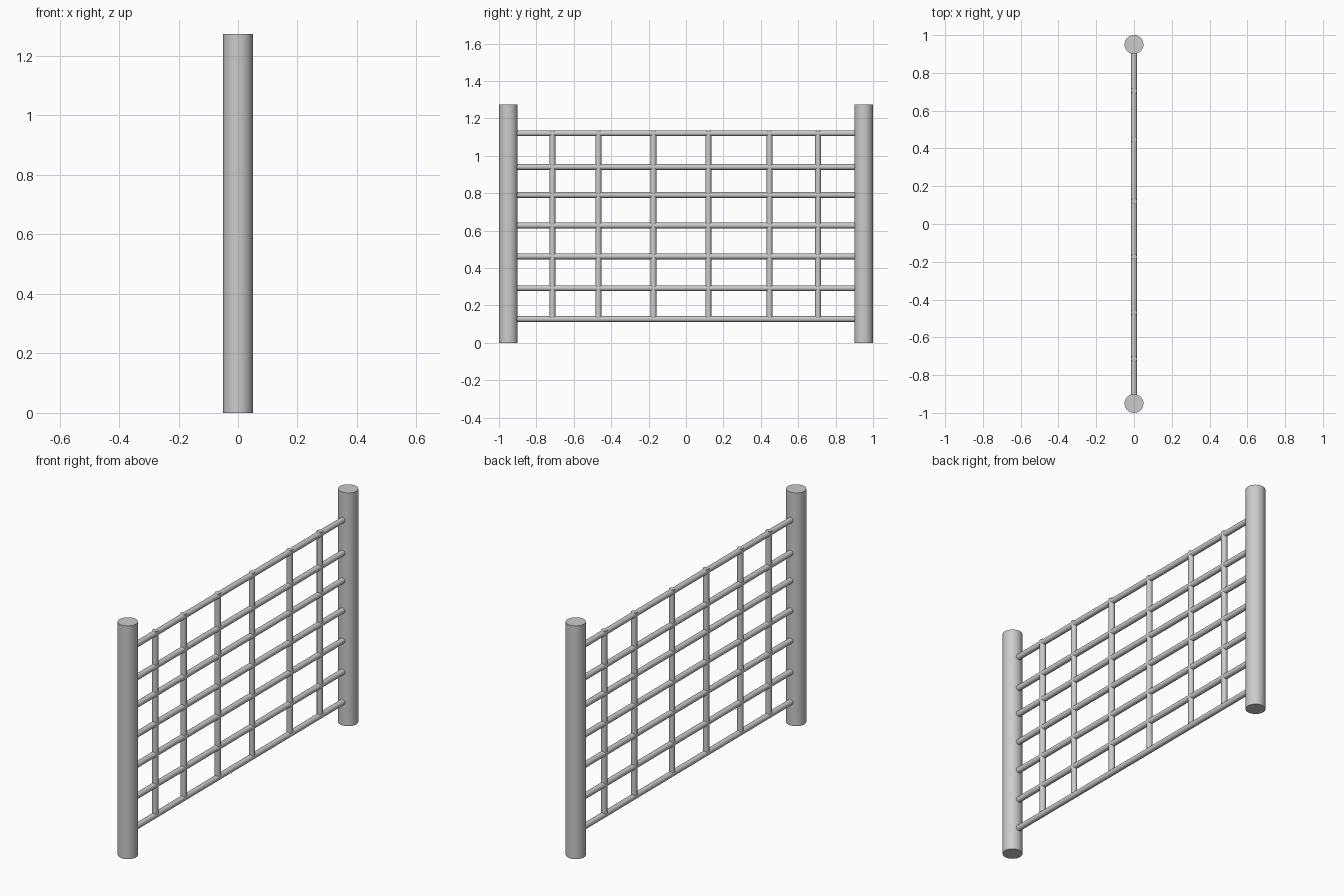
import bpy
from math import pi, radians

if "Cube" in bpy.data.objects:
    bpy.data.objects.remove(bpy.data.objects["Cube"])

POST_Y, POST_R, POST_H = 0.95, 0.05, 1.273
BAR_R = 0.0155
RAIL_Z = [0.127, 0.292, 0.462, 0.627, 0.79, 0.94, 1.12]
UPRIGHT_Y = [-0.714, -0.468, -0.174, 0.12, 0.447, 0.706]


def rod(name, radius, length, location, rotation=(0, 0, 0), sides=32):
    bpy.ops.mesh.primitive_cylinder_add(vertices=sides, radius=radius, depth=length,
                                        location=location, rotation=rotation)
    obj = bpy.context.object
    obj.name = name
    bpy.ops.object.shade_smooth_by_angle(angle=radians(30))
    return obj


# End posts
for label, side in (("left", -1), ("right", 1)):
    rod(f"{label}_post", POST_R, POST_H, (0, side * POST_Y, POST_H / 2), sides=48)

# Horizontal rails, running into the posts
for i, z in enumerate(RAIL_Z, 1):
    rod(f"rail_{i}", BAR_R, 2 * POST_Y, (0, 0, z), (pi / 2, 0, 0))

# Vertical bars, ending inside the bottom rail and just at the top of the top rail
bottom, top = 0.135, 1.135
for i, y in enumerate(UPRIGHT_Y, 1):
    rod(f"upright_bar_{i}", BAR_R, top - bottom, (0, y, (bottom + top) / 2))
